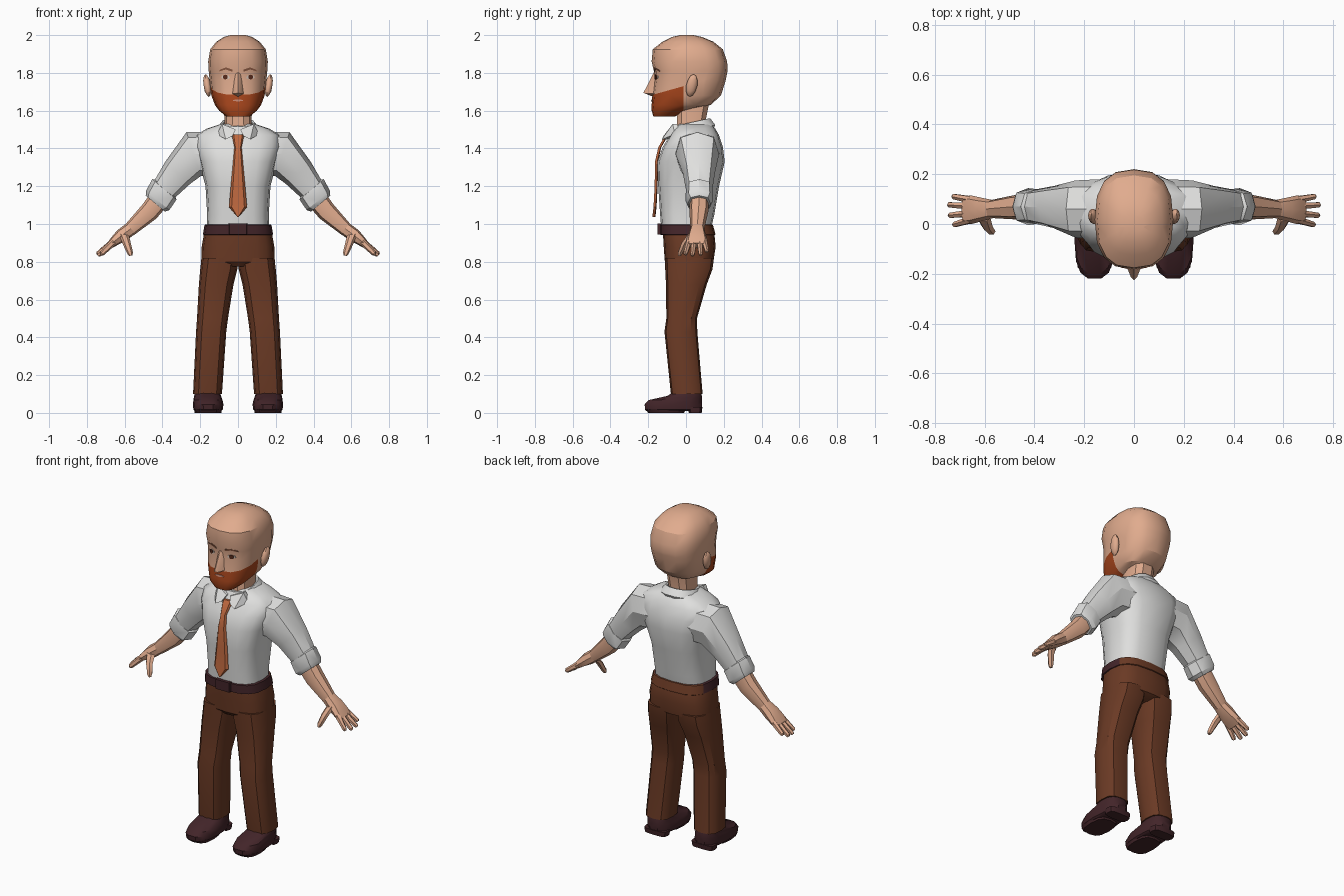
import bpy, bmesh, math
from mathutils import Vector
from mathutils.bvhtree import BVHTree

if "Cube" in bpy.data.objects:
    bpy.data.objects.remove(bpy.data.objects["Cube"])


def material(name, r, g, b):
    m = bpy.data.materials.new(name)
    m.diffuse_color = (r, g, b, 1)
    m.use_nodes = True
    m.node_tree.nodes["Principled BSDF"].inputs["Base Color"].default_value = m.diffuse_color
    return m


SKIN = material("skin", 0.75, 0.41, 0.27)
SHIRT = material("shirt_white", 0.74, 0.74, 0.73)
PANTS = material("trouser_brown", 0.145, 0.042, 0.018)
LEATHER = material("dark_leather", 0.055, 0.018, 0.022)
BEARD = material("ginger_beard", 0.40, 0.062, 0.012)
TIE = material("tie_orange", 0.52, 0.14, 0.05)
EYE_WHITE = material("eye_white", 0.72, 0.60, 0.52)
IRIS = material("iris_brown", 0.10, 0.025, 0.012)
LIP = material("lip_pink", 0.55, 0.24, 0.17)
BROW = material("brow_brown", 0.28, 0.11, 0.06)


def finish(name, bm, mats, mirror=False, angle=35):
    bmesh.ops.recalc_face_normals(bm, faces=bm.faces)
    me = bpy.data.meshes.new(name)
    bm.to_mesh(me)
    bm.free()
    ob = bpy.data.objects.new(name, me)
    bpy.context.collection.objects.link(ob)
    for m in mats:
        me.materials.append(m)
    if mirror:
        ob.modifiers.new("Mirror", 'MIRROR').use_mirror_merge = False
    bpy.ops.object.select_all(action='DESELECT')
    ob.select_set(True)
    bpy.context.view_layer.objects.active = ob
    bpy.ops.object.shade_smooth_by_angle(angle=math.radians(angle))
    return ob


def ring(c, u, v, n, p):
    """Rounded-square ring of n points around c, spanned by u and v."""
    pts = []
    for i in range(n):
        a = 2 * math.pi * i / n
        ca, sa = math.cos(a), math.sin(a)
        pts.append(Vector(c) + Vector(u) * math.copysign(abs(ca) ** p, ca)
                   + Vector(v) * math.copysign(abs(sa) ** p, sa))
    return pts


def bridge(rings, cap=True):
    bm = bmesh.new()
    loops = [[bm.verts.new(p) for p in r] for r in rings]
    n = len(loops[0])
    for a, b in zip(loops, loops[1:]):
        for i in range(n):
            j = (i + 1) % n
            bm.faces.new((a[i], a[j], b[j], b[i]))
    if cap:
        bm.faces.new(loops[0])
        bm.faces.new(loops[-1])
    return bm


def stack(levels, n=12, p=0.75, tilt=0, cap=True):
    """Levels are (z, x0, x1, y0, y1)."""
    rings = []
    for z, x0, x1, y0, y1 in levels:
        r = ring(((x0 + x1) / 2, (y0 + y1) / 2, z), ((x1 - x0) / 2, 0, 0),
                 (0, (y1 - y0) / 2, 0), n, p)
        for q in r:
            q.z += tilt * q.y
        rings.append(r)
    return bridge(rings, cap)


def centred(levels):
    return [(z, -h, h, y0, y1) for z, h, y0, y1 in levels]


def limb(sections, n=8, p=0.8):
    """Sections are (x, y, z, downward angle, half width, half depth)."""
    rings = []
    for x, y, z, a, w, d in sections:
        a = math.radians(a)
        rings.append(ring((x, y, z), (math.sin(a) * w, 0, math.cos(a) * w), (0, d, 0), n, p))
    return bridge(rings)


def hull(points):
    bm = bmesh.new()
    for q in points:
        bm.verts.new(q)
    bmesh.ops.convex_hull(bm, input=bm.verts)
    return bm


# Head, cut along the beard outline
bm = stack(centred([
    (1.568, .06, -.172, -.06), (1.60, .10, -.182, 0), (1.63, .122, -.182, .13),
    (1.68, .141, -.178, .185), (1.76, .15, -.168, .21), (1.81, .155, -.17, .22),
    (1.86, .158, -.182, .218), (1.925, .147, -.176, .195), (1.965, .115, -.125, .145),
    (1.99, .075, -.075, .085), (2.0, .04, -.03, .04)]), n=16, p=0.78)
edge, slope = Vector((0, -.18, 1.683)), Vector((0, -.28, 1)).normalized()
for co, no in ((edge, slope), (Vector((0, -.012, 0)), Vector((0, 1, 0)))):
    bmesh.ops.bisect_plane(bm, geom=bm.verts[:] + bm.edges[:] + bm.faces[:], plane_co=co, plane_no=no)
for f in bm.faces:
    c = f.calc_center_median()
    f.material_index = int(c.y < -.012 and (c - edge).dot(slope) < 0)
surface = BVHTree.FromBMesh(bm)
finish("head", bm, [SKIN, BEARD], angle=30)

# Nose and ears
finish("nose", hull([(0, -.225, 1.695), (0, -.17, 1.672), (.012, -.215, 1.69), (-.012, -.215, 1.69),
                     (.032, -.165, 1.69), (-.032, -.165, 1.69), (.014, -.155, 1.815),
                     (-.014, -.155, 1.815), (0, -.172, 1.80)]), [SKIN])
bm = bmesh.new()
bmesh.ops.create_icosphere(bm, subdivisions=2, radius=1)
for v in bm.verts:
    x, y, z = v.co
    v.co = (.163 + .02 * x + .008 * z, .03 + .03 * y + .01 * z, 1.733 + .06 * z)
finish("ears", bm, [SKIN], mirror=True)


# Thin plates laid on the face
def face_plate(name, outline, mat, lift, mirror=True):
    bm = bmesh.new()
    vs = []
    for x, z in outline:
        hit = surface.ray_cast(Vector((x, -1, z)), Vector((0, 1, 0)))[0]
        vs.append(bm.verts.new((x, hit.y - lift, z)))
    f = bm.faces.new(vs)
    ext = bmesh.ops.extrude_face_region(bm, geom=[f])
    for v in ext["geom"]:
        if isinstance(v, bmesh.types.BMVert):
            v.co.y += .008
    finish(name, bm, [mat], mirror)


face_plate("eye_whites", [(.043, 1.773), (.062, 1.764), (.088, 1.773), (.085, 1.785), (.062, 1.791), (.047, 1.784)], EYE_WHITE, .003)
face_plate("irises", [(.067 + .013 * math.cos(k * math.pi / 4), 1.778 + .013 * math.sin(k * math.pi / 4))
                      for k in range(8)], IRIS, .005)
face_plate("eyebrows", [(.03, 1.806), (.065, 1.818), (.10, 1.808), (.098, 1.816), (.065, 1.829), (.03, 1.818)], BROW, .004)
face_plate("mouth", [(-.03, 1.653), (0, 1.648), (.03, 1.653), (.015, 1.66), (-.015, 1.66)], LIP, .005, False)

# Neck
finish("neck", stack(centred([(1.46, .08, -.06, .11), (1.54, .072, -.05, .105), (1.66, .075, -.05, .13)]), n=10), [SKIN])

# Shirt body
finish("shirt_body", stack(centred([
    (.985, .165, -.132, .135), (1.05, .163, -.137, .15), (1.2, .172, -.147, .175),
    (1.33, .205, -.152, .205), (1.41, .23, -.122, .195), (1.47, .225, -.085, .175),
    (1.505, .165, -.065, .155), (1.53, .09, -.04, .135)]), n=16, p=0.72), [SHIRT])

# Sleeves and rolled cuffs
finish("sleeves", limb([(.13, .06, 1.375, 0, .115, .12), (.235, .06, 1.37, 18, .122, .115),
                        (.32, .068, 1.27, 48, .088, .085), (.40, .07, 1.17, 50, .068, .068)]), [SHIRT], True)
finish("rolled_cuffs", limb([(.385, .07, 1.19, 50, .07, .06), (.39, .07, 1.183, 50, .084, .07),
                             (.425, .07, 1.125, 50, .08, .074), (.438, .07, 1.108, 50, .066, .06)]), [SHIRT], True)

# Collar band with two pointed flaps
finish("collar", stack(centred([(1.475, .118, -.09, .15), (1.49, .12, -.095, .158), (1.532, .088, -.07, .13),
                                (1.528, .078, -.056, .115), (1.48, .076, -.056, .11)]),
                       n=14, p=0.9, tilt=.22, cap=False), [SHIRT])
flap = [(.012, -.092, 1.50), (.085, -.07, 1.53), (.112, -.06, 1.475), (.065, -.128, 1.448), (.03, -.12, 1.465)]
finish("collar_flaps", hull(flap + [(x, y + .025, z) for x, y, z in flap]), [SHIRT], True)

# Necktie: knot and blade
levels = [(1.475, .028, -.10), (1.46, .03, -.112), (1.405, .019, -.143), (1.33, .026, -.16),
          (1.2, .038, -.162), (1.09, .048, -.168), (1.038, .004, -.174)]
finish("necktie", bridge([[Vector(q) for q in ((-w, y + .008, z), (-w * .7, y - .004, z), (w * .7, y - .004, z),
                                               (w, y + .008, z), (0, y + .012, z))] for z, w, y in levels]), [TIE])

# Forearms and hands
finish("forearms", limb([(.41, .07, 1.14, 48, .056, .05), (.47, .068, 1.065, 44, .052, .05),
                         (.575, .06, .968, 42, .036, .036)]), [SKIN], True)
finish("palms", limb([(.565, .06, .977, 42, .036, .036), (.615, .058, .94, 40, .036, .048),
                      (.655, .057, .908, 40, .026, .058), (.68, .057, .886, 42, .018, .054)]), [SKIN], True)
for name, y0, y1, x, z in (("index", .016, -.002, .725, .838), ("middle", .043, .035, .742, .832),
                           ("ring", .072, .077, .745, .836), ("little", .098, .11, .728, .852)):
    finish(name + "_fingers", limb([(.655, y0, .908, 42, .019, .015), ((.655 + x) / 2, (y0 + y1) / 2, (.91 + z) / 2, 42, .016, .014),
                                    (x - .006, y1, z + .007, 48, .014, .012), (x, y1, z, 48, .008, .007)], n=6, p=1), [SKIN], True)
finish("thumbs", limb([(.605, .03, .945, 80, .028, .022), (.59, -.008, .90, 95, .022, .018),
                       (.572, -.03, .848, 100, .016, .015), (.568, -.034, .832, 100, .009, .009)], n=6, p=1), [SKIN], True)

# Trousers: hips and legs
finish("trouser_hips", stack(centred([(.775, .12, -.09, .10), (.80, .195, -.112, .145), (.88, .192, -.118, .157),
                                      (.95, .18, -.122, .15), (.99, .17, -.122, .135)]), n=16, p=0.7), [PANTS])
finish("trouser_legs", stack([(.10, .085, .238, -.08, .088), (.43, .062, .222, -.114, .06),
                              (.50, .053, .217, -.104, .058), (.68, .024, .207, -.106, .11),
                              (.76, .004, .2, -.11, .14), (.82, -.002, .193, -.112, .148)], n=12, p=0.68), [PANTS], True)

# Belt, dark in front and trouser coloured behind, with its buckle
bm = stack(centred([(.942, .181, -.134, .153), (.945, .186, -.14, .156), (.995, .177, -.14, .143),
                    (.998, .172, -.134, .138)]), n=16, p=0.7)
for f in bm.faces:
    f.material_index = int(f.calc_center_median().y > .05)
finish("belt", bm, [LEATHER, PANTS])
finish("buckle", hull([(x, y, z) for x, y in ((-.05, -.13), (.05, -.13), (-.045, -.152), (.045, -.152))
                       for z in (.945, 1.003)]), [LEATHER])

# Shoes with separate heels
finish("shoes", stack([(.01, .088, .228, -.212, .06), (.018, .08, .236, -.22, .085), (.045, .077, .239, -.222, .088),
                       (.068, .082, .236, -.20, .088), (.09, .09, .232, -.10, .086), (.11, .095, .228, -.07, .08)],
                      n=14, p=0.75), [LEATHER], True)
finish("soles", stack([(0, .09, .226, -.20, -.01), (.02, .084, .233, -.215, 0)], n=12, p=0.7), [LEATHER], True)
finish("heels", stack([(0, .088, .23, .015, .083), (.03, .084, .234, .01, .087)], n=12, p=0.55), [LEATHER], True)
